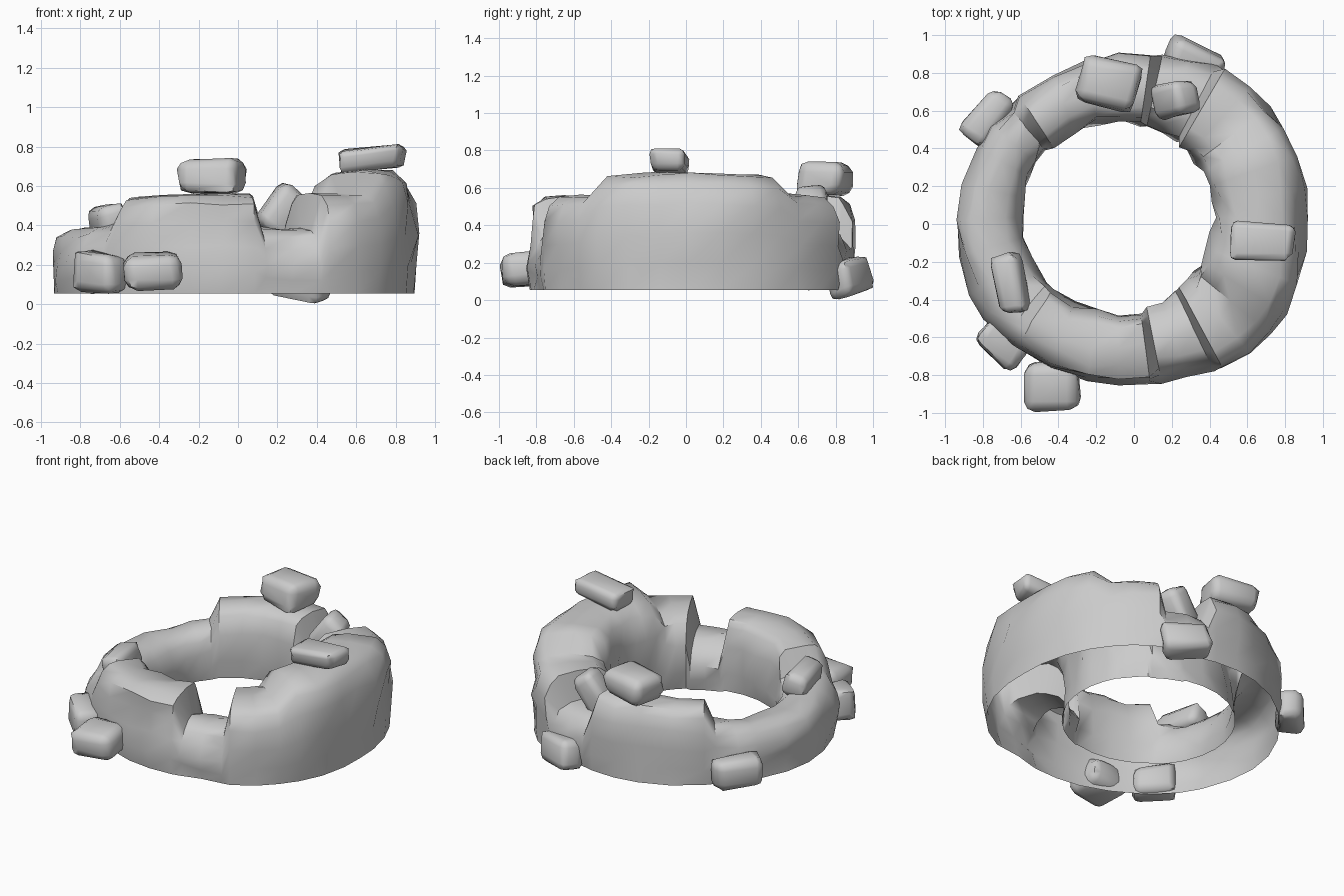
import bpy, bmesh, math, random
from mathutils import Vector, Euler

if "Cube" in bpy.data.objects:
    bpy.data.objects.remove(bpy.data.objects["Cube"])

random.seed(7)


def finish(name, bm, angle):
    bmesh.ops.recalc_face_normals(bm, faces=bm.faces)
    me = bpy.data.meshes.new(name)
    bm.to_mesh(me)
    bm.free()
    ob = bpy.data.objects.new(name, me)
    bpy.context.collection.objects.link(ob)
    bpy.ops.object.select_all(action='DESELECT')
    ob.select_set(True)
    bpy.context.view_layer.objects.active = ob
    bpy.ops.object.shade_smooth_by_angle(angle=math.radians(angle))
    return ob


def lerp_keys(keys, a):
    for (a0, v0), (a1, v1) in zip(keys, keys[1:]):
        if a0 <= a <= a1:
            return v0 + (v1 - v0) * (a - a0) / (a1 - a0)
    return keys[-1][1]


def direction(deg):
    return Vector((math.cos(math.radians(deg)), math.sin(math.radians(deg)), 0))


# Ring wall: top height and inner-edge angle (mirrored front to back), outer radius
HEIGHT = [(0, .69), (31, .67), (39, .57), (58, .56), (61, .39), (79, .39),
          (83, .56), (105, .56), (132, .545), (137, .42), (155, .39), (180, .38)]
INNER_ANGLE = [(0, 0), (39, 35), (58, 49), (61, 52), (79, 72), (83, 76),
               (105, 102), (132, 132), (180, 180)]
OUTER = [(0, .935), (30, .955), (55, .96), (75, .88), (95, .885), (120, .88),
         (140, .87), (165, .915), (180, .93), (212, .93), (240, .885), (270, .87),
         (290, .87), (305, .945), (335, .96), (360, .935)]
# Open-bottomed cross-sections: (outer-to-inner fraction, height fraction)
ROUND = [(.05, 0), (.01, .22), (0, .45), (.03, .66), (.12, .86), (.28, .97),
         (.5, 1), (.72, .96), (.9, .8), (.99, .58), (1, .3), (.97, .06)]
SQUARE = [(.04, 0), (.02, .22), (0, .48), (.03, .73), (.09, .9), (.22, .98),
          (.5, 1), (.78, .98), (.93, .9), (1, .68), (1, .3), (.97, .06)]

half = [0, 10, 21, 31, 39, 48, 58, 61, 70, 79, 83, 94, 105, 118, 132, 137, 146, 155, 168]
angles = half + [180] + [360 - a for a in reversed(half[1:])]
bm = bmesh.new()
rings = []
for a in angles:
    d = direction(a)
    m = min(a, 360 - a)
    h = lerp_keys(HEIGHT, m)
    b = lerp_keys(INNER_ANGLE, m) * (1 if a <= 180 else -1)
    p_out = Vector((-.02, .02, 0)) + d * lerp_keys(OUTER, a)
    p_in = Vector((-.09, .035, 0)) + direction(b) * .52
    k = min(1, max(0, (h - .4) / .15))  # tall chunks are blockier
    ring = []
    for i, (r, s) in enumerate(zip(ROUND, SQUARE)):
        u, w = Vector(r).lerp(Vector(s), k)
        p = p_out.lerp(p_in, u)
        p.z = .055 + w * (h - .055)
        if 0 < i < len(ROUND) - 1:
            p += d * random.choice((-.025, -.012, 0, .005, .012))
            p.z += random.uniform(-.01, .006)
        ring.append(bm.verts.new(p))
    rings.append(ring)
for r0, r1 in zip(rings, rings[1:] + rings[:1]):
    for i in range(len(ROUND) - 1):
        bm.faces.new((r0[i], r1[i], r1[i + 1], r0[i + 1]))
finish("ring_wall", bm, 45)


# Loose stones: chipped, worn blocks
def stone(name, loc, size, rot):
    bm = bmesh.new()
    bmesh.ops.create_cube(bm, size=1)
    for v in bm.verts:
        v.co = Vector([c * s * random.uniform(.82, 1.08) for c, s in zip(v.co, size)])
    bmesh.ops.bevel(bm, geom=bm.edges[:], offset=min(size) * .27, segments=2,
                    profile=.5, affect='EDGES')
    m = Euler([math.radians(r) for r in rot]).to_matrix()
    for v in bm.verts:
        v.co *= random.uniform(.95, 1.05)
        v.co = m @ v.co + Vector(loc)
    finish(name, bm, 55)


stone("back_top_stone", (-.13, .735, .65), (.33, .26, .19), (0, 0, -12))
stone("right_top_stone", (.67, -.095, .735), (.34, .2, .13), (0, -6, -3))
stone("back_gap_stone", (.22, .66, .48), (.17, .19, .28), (0, 36, 10))
stone("back_low_stone", (.32, .87, .125), (.31, .17, .21), (12, 8, -27))
stone("back_left_stone", (-.78, .555, .16), (.3, .18, .19), (0, 5, 52))
stone("left_top_stone", (-.655, -.32, .42), (.17, .34, .18), (0, -12, 10))
stone("front_left_stone", (-.70, -.635, .165), (.28, .18, .2), (0, 5, -42))
stone("front_low_stone", (-.44, -.86, .17), (.3, .27, .2), (5, -3, 4))
